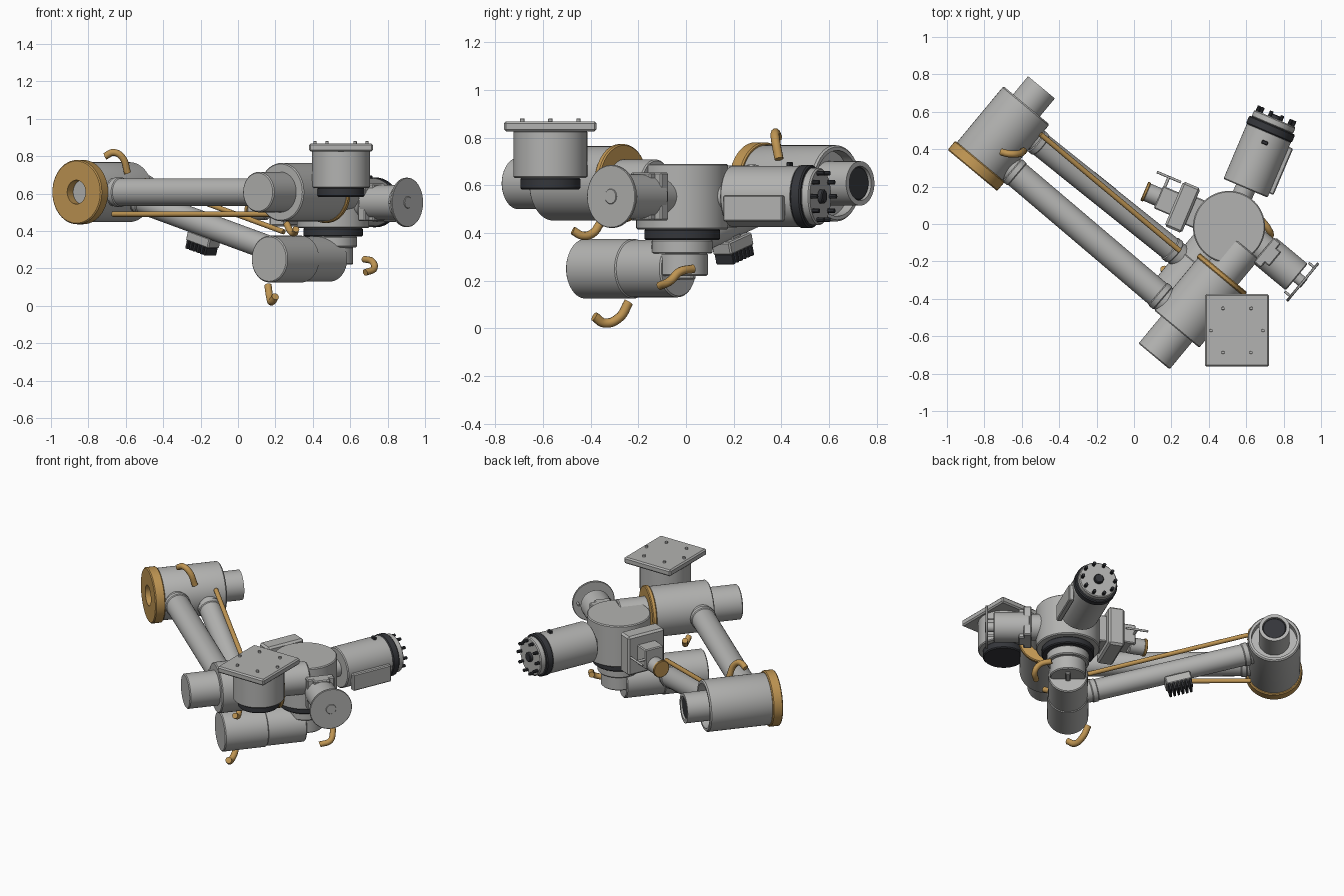
import bpy, bmesh, math
from mathutils import Vector, Matrix

if "Cube" in bpy.data.objects:
    bpy.data.objects.remove(bpy.data.objects["Cube"])


def material(name, rgb):
    m = bpy.data.materials.new(name)
    m.use_nodes = True
    m.diffuse_color = (*rgb, 1)
    bsdf = m.node_tree.nodes["Principled BSDF"]
    bsdf.inputs["Base Color"].default_value = (*rgb, 1)
    bsdf.inputs["Roughness"].default_value = 0.6
    return m


GREY = material("light grey", (0.45, 0.45, 0.44))
GOLD = material("anodised gold", (0.52, 0.30, 0.085))
DARK = material("dark grey", (0.035, 0.037, 0.043))
UP = Vector((0, 0, 1))


def heading(deg):
    a = math.radians(deg)
    return Vector((math.cos(a), math.sin(a), 0))


def finish(name, bm, mat, matrix):
    bmesh.ops.recalc_face_normals(bm, faces=bm.faces)
    me = bpy.data.meshes.new(name)
    bm.to_mesh(me)
    bm.free()
    me.materials.append(mat)
    ob = bpy.data.objects.new(name, me)
    ob.matrix_world = matrix
    bpy.context.collection.objects.link(ob)
    bpy.ops.object.select_all(action='DESELECT')
    ob.select_set(True)
    bpy.context.view_layer.objects.active = ob
    bpy.ops.object.shade_smooth_by_angle(angle=math.radians(35))
    return ob


def lathe(name, origin, axis, profile, mat, closed=False, steps=48):
    """Spin (distance, radius) points about an axis."""
    bm = bmesh.new()
    vs = [bm.verts.new((r, 0, t)) for t, r in profile]
    pairs = list(zip(vs, vs[1:])) + ([(vs[-1], vs[0])] if closed else [])
    edges = [bm.edges.new(p) for p in pairs]
    bmesh.ops.spin(bm, geom=vs + edges, cent=(0, 0, 0), axis=(0, 0, 1),
                   angle=math.tau, steps=steps)
    bmesh.ops.remove_doubles(bm, verts=bm.verts, dist=1e-5)
    rot = Vector(axis).to_track_quat('Z', 'Y').to_matrix().to_4x4()
    return finish(name, bm, mat, Matrix.Translation(origin) @ rot)


def cyl(name, origin, axis, t0, t1, r, mat, steps=48):
    c = min(0.006, r * 0.15, (t1 - t0) * 0.2)
    return lathe(name, origin, axis, [(t0, 0), (t0, r - c), (t0 + c, r), (t1 - c, r),
                                      (t1, r - c), (t1, 0)], mat, steps=steps)


def box(name, centre, x_axis, size, mat, bevel=0.006):
    bm = bmesh.new()
    bmesh.ops.create_cube(bm, size=1, matrix=Matrix.Diagonal((*size, 1)))
    bmesh.ops.bevel(bm, geom=bm.edges[:], offset=min(bevel, min(size) * 0.2),
                    segments=1, affect='EDGES')
    x = Vector(x_axis).normalized()
    y = UP.cross(x).normalized()
    rot = Matrix((x, y, x.cross(y))).transposed().to_4x4()
    return finish(name, bm, mat, Matrix.Translation(centre) @ rot)


def cable(name, pts, r):
    cu = bpy.data.curves.new(name, 'CURVE')
    cu.dimensions = '3D'
    cu.bevel_depth, cu.bevel_resolution, cu.use_fill_caps = r, 3, True
    sp = cu.splines.new('BEZIER')
    sp.bezier_points.add(len(pts) - 1)
    for bp, p in zip(sp.bezier_points, pts):
        bp.co = p
        bp.handle_left_type = bp.handle_right_type = 'AUTO'
    cu.materials.append(GOLD)
    ob = bpy.data.objects.new(name, cu)
    bpy.context.collection.objects.link(ob)
    bpy.ops.object.select_all(action='DESELECT')
    ob.select_set(True)
    bpy.context.view_layer.objects.active = ob
    bpy.ops.object.convert(target='MESH')


def arm(name, a, b, r, start, end):
    a, b = Vector(a), Vector(b)
    length = (b - a).length
    cyl(name, a, b - a, 0.05, length - 0.05, r, GREY)
    for i, t in enumerate((start, length - end)):
        cyl(f"{name}_collar_{i}", a, b - a, t - 0.02, t + 0.02, r + 0.005, GREY)


D = heading(50.3)      # joint housing axis
P = heading(-39.7)     # arm and wrist axis
M = heading(67)        # motor axis
Q = heading(157)       # sensor axis

# Far joint housing with gold end ring and hollow rear tube
far = Vector((-0.864, 0.286, 0.608))
lathe("far_gold_ring", far, D, [(0, 0.064), (0, 0.166), (0.006, 0.172), (0.058, 0.172),
                                (0.064, 0.166), (0.064, 0.064)], GOLD, closed=True)
lathe("far_housing", far, D, [(0.05, 0), (0.05, 0.155), (0.064, 0.16), (0.445, 0.16),
      (0.453, 0.153), (0.453, 0.138), (0.405, 0.138), (0.405, 0.093), (0.578, 0.093),
      (0.578, 0.072), (0.55, 0.072), (0.55, 0)], GREY)
cyl("far_tube_plug", far, D, 0.54, 0.568, 0.0715, DARK)

# Near upper housing with gold rear flange
near = Vector((0.107, -0.708, 0.608))
cyl("near_motor_cap", near, D, 0, 0.22, 0.108, GREY)
cyl("near_housing", near, D, 0.19, 0.56, 0.156, GREY)
cyl("near_gold_flange", near, D, 0.553, 0.582, 0.165, GOLD)
cyl("near_neck", near, D, 0.57, 0.76, 0.1, GREY)

# Lower elbow housing
low = Vector((0.166, -0.427, 0.25))
cyl("lower_housing", low, D, 0, 0.275, 0.125, GREY)
cyl("lower_elbow", low, D, 0.26, 0.515, 0.12, GREY)
box("elbow_tab", low + D * 0.55 + UP * -0.03, D, (0.1, 0.03, 0.03), GREY)

# Twin arms and cable rods
arm("upper_arm", far + D * 0.139, near + D * 0.268, 0.074, 0.18, 0.18)
arm("lower_arm", far + D * 0.336, low + D * 0.249, 0.066, 0.18, 0.16)
for name, a, b in (("upper_rod", (-0.67, 0.304, 0.49), (0.19, -0.426, 0.49)),
                   ("lower_rod", (-0.5, 0.48, 0.67), (0.246, -0.144, 0.395))):
    a, b = Vector(a), Vector(b)
    cyl(name, a, b - a, 0, (b - a).length, 0.014, GOLD, 16)

# Central body and swivel column
body = Vector((0.508, -0.016, 0))
cyl("central_body", body, UP, 0.415, 0.69, 0.193, GREY, 64)
cyl("body_dark_ring", body, UP, 0.37, 0.416, 0.159, DARK)
cyl("column_upper", body, UP, 0.313, 0.372, 0.128, GREY)
cyl("column_lower", body, UP, 0.22, 0.315, 0.108, GREY)

# Tool interface with bolted square plate
tool = Vector((0.551, -0.569, 0))
cyl("tool_dark_ring", tool, UP, 0.583, 0.632, 0.126, DARK)
cyl("tool_cylinder", tool, UP, 0.63, 0.83, 0.155, GREY)
box("tool_plate", tool + UP * 0.847, (1, 0, 0), (0.342, 0.388, 0.042), GREY, 0.01)
for i, (x, y) in enumerate([(sx * 0.075, sy * 0.118) for sx in (-1, 1) for sy in (-1, 1)]
                           + [(-0.139, 0), (0.139, 0)]):
    cyl(f"plate_bolt_{i}", tool + Vector((x, y, 0)), UP, 0.86, 0.88, 0.009, GREY, 12)

# Wrist with thin round flange
wrist = body + D * 0.025 + UP * 0.553
cyl("wrist_neck", wrist, P, 0.1, 0.26, 0.08, GREY)
box("wrist_clamp", wrist + P * 0.245, P, (0.05, 0.17, 0.2), GREY)
cyl("wrist_cylinder", wrist, P, 0.23, 0.45, 0.092, GREY)
cyl("wrist_shaft", wrist, P, 0.44, 0.5, 0.03, GREY, 24)
cyl("wrist_flange", wrist, P, 0.484, 0.498, 0.132, GREY, 64)
cyl("flange_hub", wrist, P, 0.49, 0.502, 0.032, GREY, 24)
for s in (-1, 1):
    cyl(f"flange_pin_{s}", wrist + D * 0.1 * s, P, 0.45, 0.49, 0.007, GREY, 12)
    box(f"clamp_lug_{s}", wrist + P * 0.275 + UP * 0.085 * s, P, (0.05, 0.1, 0.03), GREY)

# Motor with dark band and bolted cap
motor = body + UP * 0.553
cyl("motor_neck", motor, M, 0.15, 0.25, 0.055, GREY)
cyl("motor_barrel", motor, M, 0.225, 0.55, 0.128, GREY)
cyl("motor_dark_band", motor, M, 0.545, 0.592, 0.133, DARK)
cyl("motor_cap", motor, M, 0.59, 0.63, 0.12, GREY)
cyl("motor_hub", motor, M, 0.625, 0.65, 0.03, DARK, 20)
box("motor_rail", motor - Q * 0.135 - UP * 0.05 + M * 0.385, M, (0.27, 0.034, 0.11), GREY)
box("motor_button", motor + UP * 0.129 + M * 0.49, M, (0.02, 0.035, 0.03), DARK)
for i in range(10):
    a = math.tau * i / 10
    off = Q * math.cos(a) * 0.102 + UP * math.sin(a) * 0.102
    cyl(f"cap_bolt_{i}", motor + off, M, 0.61, 0.66, 0.01, DARK, 10)

# Sensor box with small gold-faced valve
sensor = motor
box("sensor_mount", sensor + Q * 0.2, Q, (0.08, 0.16, 0.18), GREY)
box("sensor_box", sensor + Q * 0.27, Q, (0.1, 0.26, 0.26), GREY, 0.012)
box("valve_block", sensor + Q * 0.36, Q, (0.1, 0.13, 0.13), GREY)
cyl("valve_barrel", sensor - UP * 0.045, Q, 0.38, 0.48, 0.05, GREY, 32)
cyl("valve_gold_face", sensor - UP * 0.045, Q, 0.475, 0.492, 0.055, GOLD, 32)
cyl("valve_stem", sensor + Q * 0.4, M, 0.05, 0.125, 0.008, GREY, 12)
cyl("valve_handle", sensor + Q * 0.4 + M * 0.12, Q, -0.07, 0.07, 0.007, GREY, 12)

# Finned connector beneath the lower arm
along = (low + D * 0.249 - far - D * 0.336).normalized()
side = UP.cross(along).normalized()
under = along.cross(side)
plug = Vector((-0.185, 0.195, 0.355))
box("connector_block", plug, along, (0.16, 0.1, 0.055), GREY)
box("connector_post", plug + under * 0.04, along, (0.06, 0.06, 0.06), GREY)
for i in range(6):
    box(f"connector_fin_{i}", plug + along * (i - 2.5) * 0.026 - under * 0.045, along,
        (0.014, 0.095, 0.05), DARK, 0.002)

# Loose cable hooks
cable("far_hook", [(-0.71, 0.385, 0.80), (-0.665, 0.375, 0.82), (-0.62, 0.375, 0.795),
                   (-0.59, 0.39, 0.71)], 0.019)
cable("bottom_hook", [(0.16, -0.24, 0.11), (0.17, -0.28, 0.045), (0.18, -0.34, 0.022),
                      (0.2, -0.385, 0.05)], 0.02)
cable("column_hook", [(0.675, 0.03, 0.25), (0.72, -0.03, 0.235), (0.728, -0.065, 0.2),
                      (0.68, -0.11, 0.178)], 0.018)
cable("near_hook", [(0.26, -0.36, 0.44), (0.28, -0.39, 0.4), (0.3, -0.43, 0.388),
                    (0.31, -0.475, 0.41)], 0.018)
